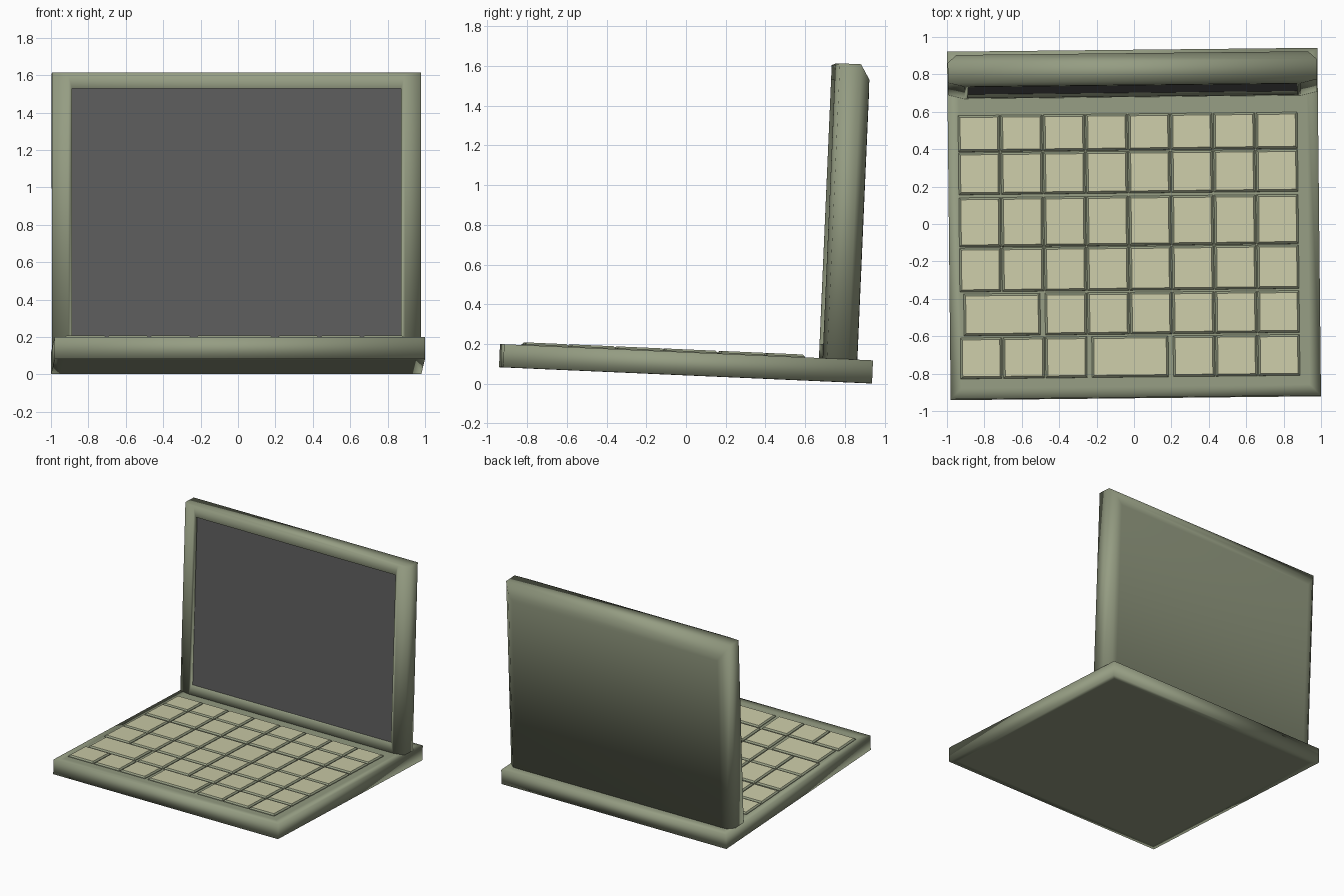
import bpy, bmesh, math
from mathutils import Matrix

if "Cube" in bpy.data.objects:
    bpy.data.objects.remove(bpy.data.objects["Cube"])

# Whole machine is tipped front-up and turned slightly
POSE = (Matrix.Translation((0, 0, 0.1005)) @ Matrix.Rotation(math.radians(0.6), 4, 'Z')
        @ Matrix.Rotation(math.radians(-2.5), 4, 'X'))


def material(name, rgb):
    m = bpy.data.materials.new(name)
    m.diffuse_color = (*rgb, 1)
    m.use_nodes = True
    m.node_tree.nodes["Principled BSDF"].inputs["Base Color"].default_value = m.diffuse_color
    return m


BODY = material("case_green", (0.30, 0.335, 0.225))
KEY = material("key_cream", (0.60, 0.60, 0.39))
GLASS = material("screen_grey", (0.11, 0.11, 0.11))


def loft(bm, rings):
    """Skin a list of four-corner rings and cap both ends."""
    vs = [[bm.verts.new(p) for p in r] for r in rings]
    for a, b in zip(vs, vs[1:]):
        for i in range(4):
            j = (i + 1) % 4
            bm.faces.new((a[i], a[j], b[j], b[i]))
    bm.faces.new(vs[0])
    bm.faces.new(vs[-1])


def flat_ring(x0, x1, y0, y1, z):
    return [(x0, y0, z), (x1, y0, z), (x1, y1, z), (x0, y1, z)]


def upright_ring(hx, z0, z1, y):
    return [(-hx, y, z0), (hx, y, z0), (hx, y, z1), (-hx, y, z1)]


def finish(bm, name, mat, smooth):
    bmesh.ops.recalc_face_normals(bm, faces=bm.faces)
    bm.transform(POSE)
    for f in bm.faces:
        f.smooth = smooth
    me = bpy.data.meshes.new(name)
    bm.to_mesh(me)
    bm.free()
    me.materials.append(mat)
    ob = bpy.data.objects.new(name, me)
    bpy.context.collection.objects.link(ob)
    return ob


# Keyboard base with inset loops that soften its shaded edges
HX, HY, HZ = 0.99, 0.93, 0.058
bm = bmesh.new()
loft(bm, [flat_ring(-HX + i, HX - i, -HY + i, HY - i, z) for i, z in
          ((0.05, -HZ), (0, -HZ), (0, HZ), (0.06, HZ))])
finish(bm, "keyboard_base", BODY, True)

# Display lid: recessed screen opening, side-bevelled bezel, chamfered back
bm = bmesh.new()
loft(bm, [upright_ring(0.88, 0.13, 1.46, 0.700),
          upright_ring(0.88, 0.13, 1.46, 0.677),
          upright_ring(0.90, 0.055, 1.535, 0.677),
          upright_ring(0.987, 0.05, 1.545, 0.70),
          upright_ring(0.987, 0.05, 1.545, 0.805),
          upright_ring(0.94, 0.05, 1.47, 0.85),
          upright_ring(0.90, 0.05, 1.42, 0.852)])
# Straight top and bottom edges: only the bezel sides slope back
for v in bm.verts:
    if abs(v.co.y - 0.70) < 1e-4 and abs(v.co.x) > 0.95:
        v.co.y = 0.698
finish(bm, "display_lid", BODY, True)

# Screen, sunk just behind the bezel
bm = bmesh.new()
loft(bm, [upright_ring(0.88, 0.13, 1.46, 0.697), upright_ring(0.88, 0.13, 1.46, 0.71)])
finish(bm, "screen", GLASS, False)

# Keys: tapered blocks, each row listing key widths in columns
PITCH, X0 = 0.2275, -0.938
ROWS = [(0.39, 0.59, [1] * 8), (0.16, 0.39, [1] * 8), (-0.12, 0.15, [1] * 8),
        (-0.36, -0.12, [1] * 8), (-0.595, -0.365, [2] + [1] * 6),
        (-0.825, -0.60, [1, 1, 1, 2, 1, 1, 1])]
bm = bmesh.new()
for y0, y1, widths in ROWS:
    col = 0
    for w in widths:
        extra = 0.02 if w == 2 else 0
        a = X0 + col * PITCH + 0.003 + extra
        b = X0 + (col + w) * PITCH - 0.003 - extra
        loft(bm, [flat_ring(a, b, y0 + 0.003, y1 - 0.003, HZ - 0.01),
                  flat_ring(a, b, y0 + 0.003, y1 - 0.003, HZ + 0.004),
                  flat_ring(a + 0.011, b - 0.011, y0 + 0.014, y1 - 0.014, HZ + 0.014)])
        col += w
keys = finish(bm, "keys", KEY, False)
# Key skirts take the case colour, tops stay cream
keys.data.materials.append(BODY)
up = POSE.to_3x3().col[2]
for p in keys.data.polygons:
    p.material_index = 0 if p.normal.dot(up) > 0.9 else 1
